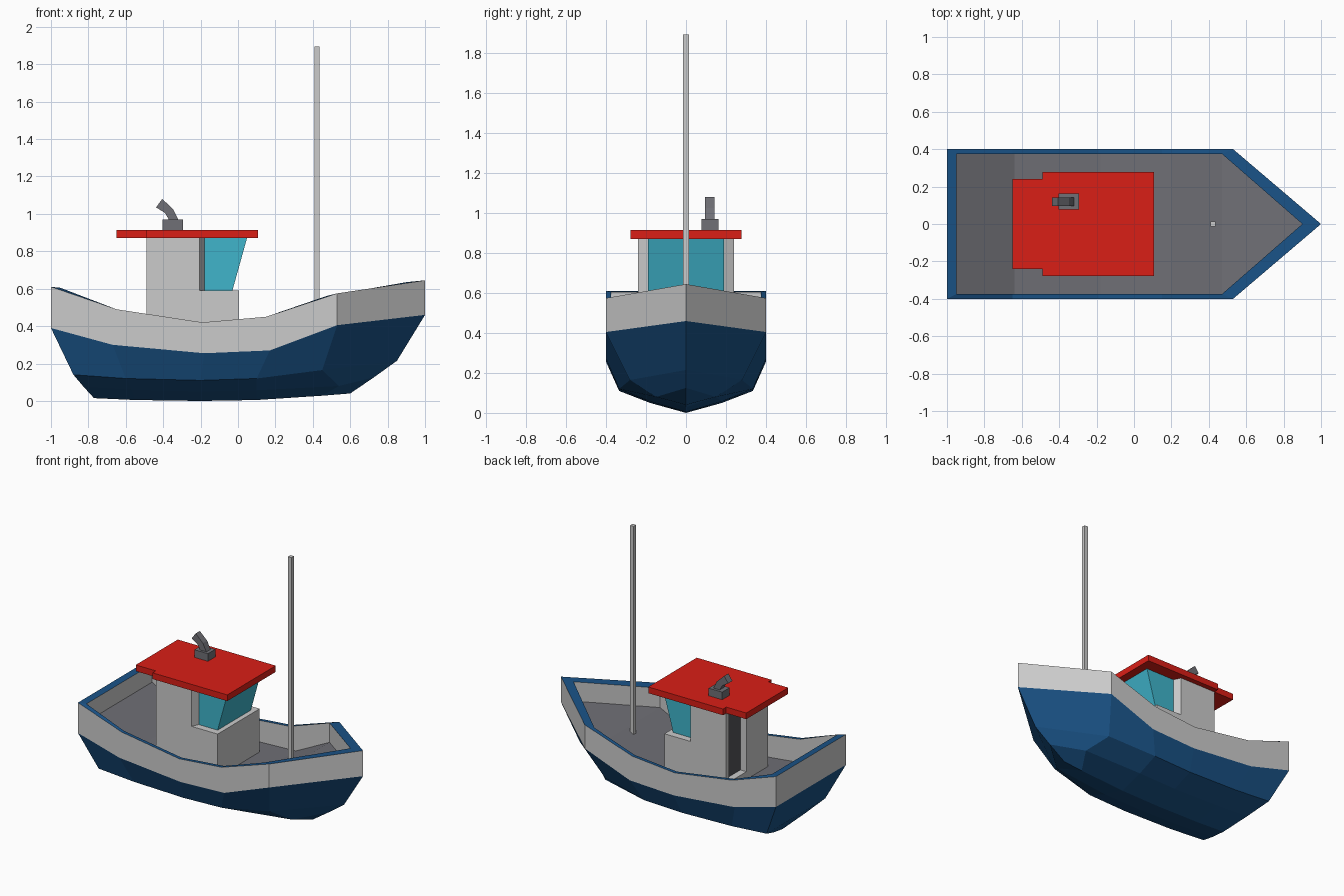
import bpy, bmesh

if "Cube" in bpy.data.objects:
    bpy.data.objects.remove(bpy.data.objects["Cube"])


def material(name, rgb):
    m = bpy.data.materials.new(name)
    m.diffuse_color = (*rgb, 1)
    m.use_nodes = True
    m.node_tree.nodes["Principled BSDF"].inputs["Base Color"].default_value = m.diffuse_color
    return m


BLUE = material("hull_blue", (0.01, 0.085, 0.24))
RED = material("roof_red", (0.7, 0.013, 0.008))
TEAL = material("window_teal", (0.05, 0.46, 0.6))
LIGHT = material("light_grey", (0.55, 0.55, 0.55))
DARK = material("dark_grey", (0.16, 0.16, 0.18))
DOOR = material("door_grey", (0.09, 0.09, 0.1))


def finish(name, bm, mat):
    me = bpy.data.meshes.new(name)
    bm.to_mesh(me)
    bm.free()
    me.materials.append(mat)
    ob = bpy.data.objects.new(name, me)
    bpy.context.collection.objects.link(ob)
    return ob


def skin(name, lines, mat):
    """Loft between half-boat lines, mirrored across y = 0."""
    bm = bmesh.new()
    rows = [[bm.verts.new(p) for p in line] for line in lines]
    for a, b in zip(rows, rows[1:]):
        for i in range(len(a) - 1):
            bm.faces.new((a[i], a[i + 1], b[i + 1], b[i]))
    bmesh.ops.remove_doubles(bm, verts=bm.verts[:], dist=1e-4)
    ob = finish(name, bm, mat)
    mod = ob.modifiers.new("mirror", 'MIRROR')
    mod.use_axis = (False, True, False)


def prism(name, pts, lo, hi, mat, axis='z'):
    """Extrude a plan (axis z) or a side profile (axis y)."""
    bm = bmesh.new()
    put = (lambda a, b, h: (a, b, h)) if axis == 'z' else (lambda a, b, h: (a, h, b))
    bot = [bm.verts.new(put(*p, lo)) for p in pts]
    top = [bm.verts.new(put(*p, hi)) for p in pts]
    bm.faces.new(bot)
    bm.faces.new(top)
    for i in range(len(pts)):
        j = (i + 1) % len(pts)
        bm.faces.new((bot[i], bot[j], top[j], top[i]))
    bmesh.ops.recalc_face_normals(bm, faces=bm.faces[:])
    return finish(name, bm, mat)


def rect(x0, x1, y0, y1):
    return [(x0, y0), (x1, y0), (x1, y1), (x0, y1)]


def line(xs, ys, zs):
    """Stern centre, stern corner, then stations to the stem."""
    pts = list(zip(xs, ys, zs))
    return [(xs[0], 0, zs[0])] + pts


# Lengthwise lines of the hull, stern to bow
sheer = line((-1, -.65, -.19, .15, .53, 1), (.4,) * 5 + (0,), (.61, .49, .42, .45, .575, .645))
band = line((-1, -.67, -.18, .17, .53, 1), (.4,) * 5 + (0,), (.39, .30, .255, .27, .405, .46))
chine = line((-.88, -.6, -.2, .1, .45, .85), (.335,) * 4 + (.28, 0), (.14, .12, .11, .12, .165, .215))
bilge = line((-.825, -.57, -.2, .1, .54, .725), (.18,) * 4 + (.15, 0), (.075, .06, .05, .057, .08, .125))
keel = line((-.77, -.55, -.2, .1, .45, .6), (0,) * 6, (.015, .005, 0, .005, .028, .04))
inner = line((-.95, -.65, -.19, .15, .47, .9), (.375,) * 5 + (0,), (.605, .49, .42, .45, .56, .635))
deck_edge = line((-.95, -.64, -.18, .2, .47, .9), (.375,) * 5 + (0,), (.475, .32, .27, .285, .42, .495))
deck_mid = [(x, 0, z) for x, y, z in deck_edge]

skin("hull", [band, chine, bilge, keel], BLUE)
skin("bulwark_outside", [sheer, band], LIGHT)
skin("rail", [inner, sheer], BLUE)
skin("bulwark_inside", [deck_edge, inner], LIGHT)
skin("deck", [deck_mid, deck_edge], DARK)

# Wheelhouse, with a door recess in the rear wall
recess = [(-.49, .21), (-.435, .21), (-.435, .01), (-.49, .01)]
prism("cabin_sill", rect(-.49, .005, -.24, .24), .27, .36, LIGHT)
prism("cabin_base", [(-.49, -.24), (.005, -.24), (.005, .24), (-.49, .24)] + recess, .36, .59, LIGHT)
prism("cabin_house", [(-.49, -.24), (-.205, -.24), (-.18, -.19), (-.18, .19),
                      (-.205, .24), (-.49, .24)] + recess, .59, .87, LIGHT)
prism("door", rect(-.442, -.43, .01, .21), .36, .87, DOOR)
prism("windows", [(-.18, .59), (-.03, .59), (.048, .87), (-.18, .87)], -.19, .19, TEAL, 'y')

# Stepped roof
prism("roof", [(-.65, -.24), (-.49, -.24), (-.49, -.277), (.108, -.277),
               (.108, .277), (-.49, .277), (-.49, .24), (-.65, .24)], .87, .915, RED)

# Exhaust and mast
prism("exhaust_base", rect(-.403, -.295, .077, .162), .915, .97, DARK)
prism("exhaust_pipe", [(-.37, .97), (-.32, .97), (-.347, 1.025), (-.405, 1.08),
                       (-.438, 1.035), (-.39, 1.005)], .095, .143, DARK, 'y')
prism("mast", rect(.409, .437, -.014, .014), .33, 1.895, LIGHT)
